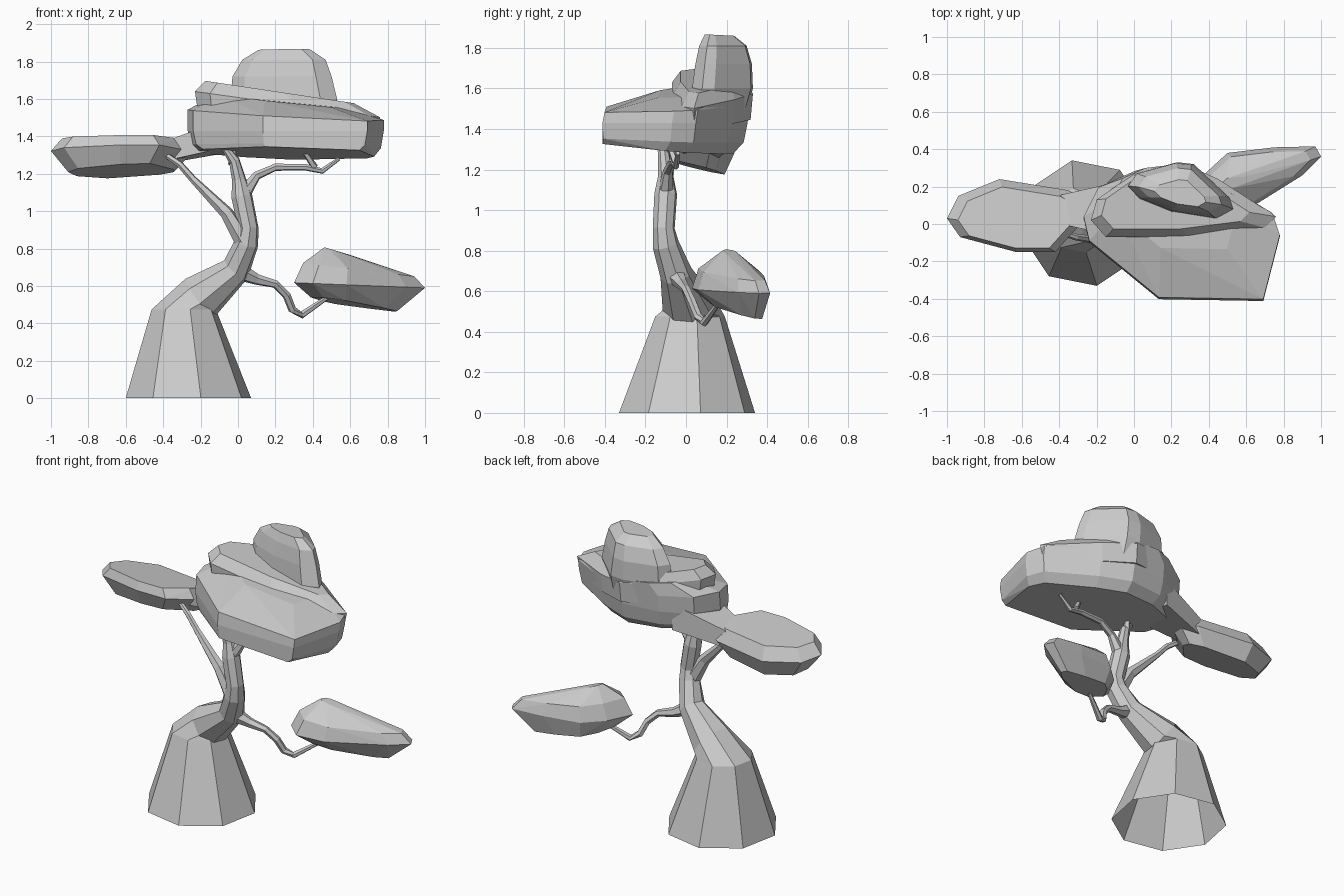
import bpy, bmesh, math
from mathutils import Vector


def finish(name, bm):
    bmesh.ops.recalc_face_normals(bm, faces=bm.faces)
    mesh = bpy.data.meshes.new(name)
    bm.to_mesh(mesh)
    bm.free()
    obj = bpy.data.objects.new(name, mesh)
    bpy.context.collection.objects.link(obj)
    return obj


def tube(name, path, sides, flat=0):
    """Loft polygon rings along (x, y, z, radius); first 'flat' rings stay level."""
    bm = bmesh.new()
    pts = [Vector(p[:3]) for p in path]
    rings = []
    for i, p in enumerate(pts):
        t = (pts[min(i + 1, len(pts) - 1)] - pts[max(i - 1, 0)]).normalized()
        if i < flat:
            t = Vector((0, 0, 1))
        u = Vector((0, 1, 0)).cross(t).normalized()
        v = t.cross(u)
        r = path[i][3]
        ring = []
        for k in range(sides):
            a = 2 * math.pi * (k + 0.25) / sides
            ring.append(bm.verts.new(p + r * (u * math.cos(a) + v * math.sin(a))))
        rings.append(ring)
    for lo, hi in zip(rings, rings[1:]):
        for k in range(sides):
            j = (k + 1) % sides
            bm.faces.new((lo[k], lo[j], hi[j], hi[k]))
    bm.faces.new(rings[-1])
    if not flat:
        bm.faces.new(rings[0][::-1])
    return finish(name, bm)


def pad(name, centre, outline, levels):
    """Faceted foliage: hull of an outline repeated at (z, scale, dx, dy, slope x, slope y)."""
    bm = bmesh.new()
    cx, cy = centre
    for z, s, dx, dy, sx, sy in levels:
        for x, y in outline:
            ox, oy = (x - cx) * s, (y - cy) * s
            bm.verts.new((cx + ox + dx, cy + oy + dy, z + sx * ox + sy * oy))
    out = bmesh.ops.convex_hull(bm, input=bm.verts)
    junk = {g for g in out["geom_interior"] + out["geom_unused"]
            if isinstance(g, bmesh.types.BMVert)}
    bmesh.ops.delete(bm, geom=list(junk), context='VERTS')
    bmesh.ops.dissolve_limit(bm, angle_limit=math.radians(4),
                             verts=bm.verts, edges=bm.edges)
    return finish(name, bm)


# Trunk with wide open flared base
tube("trunk", [(-0.265, 0.005, 0, 0.342), (-0.29, 0.02, 0.475, 0.175),
               (-0.2, 0.01, 0.54, 0.13), (-0.01, -0.05, 0.69, 0.08),
               (0.045, -0.1, 0.83, 0.066), (0.055, -0.11, 0.91, 0.055),
               (0.02, -0.1, 1.08, 0.057), (0.005, -0.1, 1.17, 0.038),
               (-0.02, -0.11, 1.27, 0.03), (-0.07, -0.12, 1.34, 0.02)], 8, flat=2)
tube("trunk_fork", [(-0.03, -0.11, 1.25, 0.025), (-0.02, -0.08, 1.36, 0.016)], 5)

# Branches
tube("left_branch", [(0.03, -0.11, 0.84, 0.05), (-0.06, -0.11, 0.99, 0.036),
                     (-0.24, -0.08, 1.17, 0.02), (-0.31, -0.07, 1.25, 0.018),
                     (-0.4, -0.04, 1.31, 0.015)], 6)
tube("right_branch", [(0.03, -0.1, 1.09, 0.04), (0.1, -0.09, 1.19, 0.024),
                      (0.2, -0.07, 1.235, 0.02), (0.36, -0.06, 1.235, 0.018),
                      (0.45, -0.05, 1.215, 0.016), (0.54, -0.04, 1.28, 0.01)], 6)
tube("right_twig", [(0.41, -0.05, 1.235, 0.02), (0.36, -0.08, 1.31, 0.014)], 5)
tube("low_branch", [(0.0, -0.05, 0.68, 0.05), (0.1, -0.02, 0.635, 0.03),
                    (0.2, 0.0, 0.61, 0.022), (0.26, 0.03, 0.55, 0.022),
                    (0.29, 0.06, 0.475, 0.022), (0.34, 0.09, 0.445, 0.02),
                    (0.48, 0.16, 0.54, 0.012)], 6)

# Main canopy with a steep front and a back that leans out towards the top
pad("main_canopy", (0.27, 0),
    [(-0.28, 0.04), (-0.2, 0.2), (0.0, 0.29), (0.25, 0.32), (0.45, 0.24), (0.75, 0.06),
     (0.79, -0.06), (0.7, -0.41), (0.13, -0.4), (-0.06, -0.25), (-0.25, -0.09)],
    [(1.305, 0.88, 0, -0.05, -0.04, -0.1), (1.345, 0.95, 0, -0.02, -0.02, -0.04),
     (1.43, 0.98, 0, -0.01, 0, 0), (1.515, 0.98, 0, 0, -0.05, 0.03),
     (1.59, 0.62, -0.04, 0.12, -0.1, 0.03)])
# Ridge sloping down to the right
pad("canopy_ridge", (0.2, 0.1),
    [(-0.23, 0.02), (-0.2, 0.13), (0, 0.27), (0.25, 0.33), (0.45, 0.24), (0.76, 0.04),
     (0.7, -0.02), (0.3, -0.07), (-0.15, -0.07)],
    [(1.45, 0.95, 0, 0, -0.1, 0), (1.58, 1.0, 0, 0, -0.14, 0),
     (1.645, 0.8, -0.03, 0.01, -0.15, 0)])
# Tall crest running diagonally across the back
pad("canopy_crest", (0.24, 0.19),
    [(-0.05, 0.2), (0.0, 0.27), (0.22, 0.33), (0.31, 0.32), (0.5, 0.14), (0.52, 0.08),
     (0.43, 0.03), (0.2, 0.06), (0.02, 0.13)],
    [(1.48, 0.9, 0.02, -0.02, 0, 0), (1.6, 1, 0.01, 0, 0, 0), (1.72, 0.93, 0, 0.005, 0, 0),
     (1.81, 0.78, 0.01, 0, 0, 0), (1.863, 0.48, 0.01, -0.02, 0, -0.05)])
# Left foliage drooping to the back
pad("left_foliage", (-0.63, 0.04),
    [(-1.0, 0.03), (-0.94, 0.15), (-0.72, 0.24), (-0.35, 0.18), (-0.25, 0.12),
     (-0.25, 0.04), (-0.42, -0.15), (-0.63, -0.15), (-0.93, -0.07)],
    [(1.215, 0.75, 0, 0, 0.03, -0.25), (1.32, 1, 0, 0, 0.0, -0.18),
     (1.388, 0.84, 0, -0.01, 0.0, -0.12)])
# Neck joining the left foliage to the canopy
pad("foliage_neck", (-0.25, 0.07),
    [(-0.42, 0.0), (-0.4, 0.16), (-0.05, 0.24), (-0.05, -0.08)],
    [(1.29, 0.95, 0, 0, 0.2, -0.1), (1.42, 0.95, 0, 0, 0.35, -0.05)])
# Low right foliage
pad("low_foliage", (0.62, 0.24),
    [(0.3, 0.12), (0.38, 0.27), (0.5, 0.38), (0.75, 0.41), (0.97, 0.415), (1.0, 0.36),
     (0.9, 0.26), (0.58, 0.06), (0.4, 0.03)],
    [(0.505, 0.66, -0.02, 0.02, -0.12, -0.12), (0.605, 1, 0, 0, -0.04, 0),
     (0.69, 0.85, 0, 0, -0.12, 0), (0.79, 0.18, -0.1, -0.02, -0.3, 0)])
